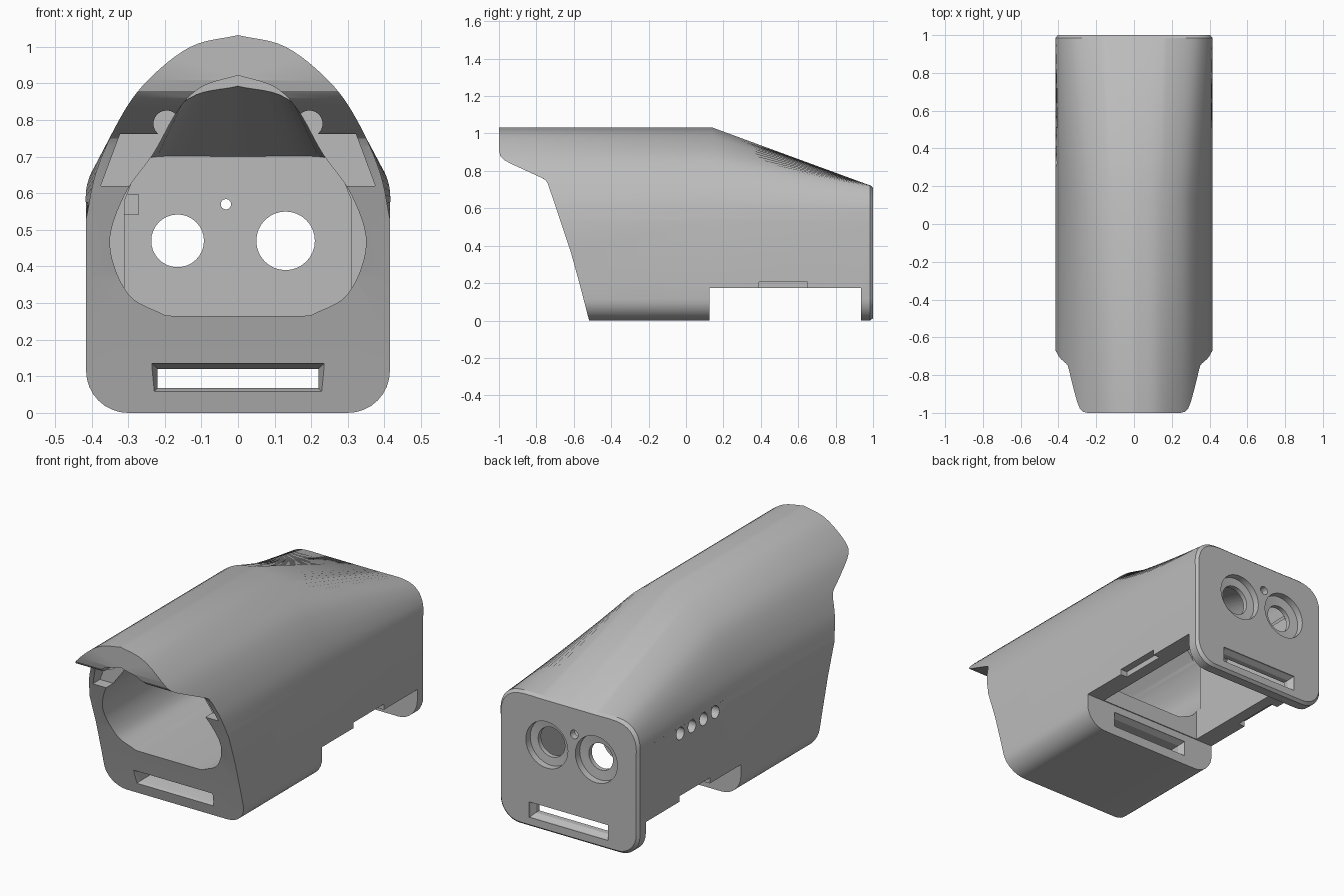
import bpy, math
from mathutils import Vector

cube = bpy.data.objects.get("Cube")
if cube:
    bpy.data.objects.remove(cube, do_unlink=True)

grey = bpy.data.materials.new("plain_grey")
grey.use_nodes = True
grey.diffuse_color = (0.5, 0.5, 0.5, 1)
grey.node_tree.nodes["Principled BSDF"].inputs["Base Color"].default_value = (0.5, 0.5, 0.5, 1)


def loft(name, rings):
    """Closed solid through rings of 3D points with equal counts."""
    n = len(rings[0])
    verts = [p for r in rings for p in r]
    faces = [list(range(n)), list(range(len(verts) - n, len(verts)))]
    for k in range(len(rings) - 1):
        a = k * n
        faces += [(a + i, a + (i + 1) % n, a + n + (i + 1) % n, a + n + i) for i in range(n)]
    mesh = bpy.data.meshes.new(name)
    mesh.from_pydata(verts, [], faces)
    obj = bpy.data.objects.new(name, mesh)
    bpy.context.collection.objects.link(obj)
    mesh.materials.append(grey)
    bpy.context.view_layer.objects.active = obj
    bpy.ops.object.mode_set(mode='EDIT')
    bpy.ops.mesh.select_all(action='SELECT')
    bpy.ops.mesh.normals_make_consistent(inside=False)
    bpy.ops.object.mode_set(mode='OBJECT')
    return obj


def along_y(name, sections):
    return loft(name, [[(x, y, z) for x, z in pts] for y, pts in sections])


def along_x(name, pts, x0, x1):
    return loft(name, [[(x, y, z) for y, z in pts] for x in (x0, x1)])


def spline(ctrl, steps=6):
    """Smooth curve through the control points."""
    p = [Vector(c) for c in ctrl]
    p = [2 * p[0] - p[1]] + p + [2 * p[-1] - p[-2]]
    out = []
    for a, b, c, d in zip(p, p[1:], p[2:], p[3:]):
        for s in range(steps):
            t = s / steps
            out.append(0.5 * (2 * b + (c - a) * t + (2 * a - 5 * b + 4 * c - d) * t * t
                              + (3 * b - a - 3 * c + d) * t ** 3))
    return [tuple(v) for v in out] + [tuple(ctrl[-1])]


def mirrored(half):
    """Half outline from bottom to the top centre, completed on the other side."""
    return half + [(-x, z) for x, z in reversed(half) if abs(x) > 1e-5]


def rect(w, z0, z1):
    return [(-w, z0), (w, z0), (w, z1), (-w, z1)]


def circle(cx, cz, r, n=32):
    return [(cx + r * math.cos(math.tau * i / n), cz + r * math.sin(math.tau * i / n)) for i in range(n)]


def cut(target, cutter, op='DIFFERENCE'):
    mod = target.modifiers.new(cutter.name, 'BOOLEAN')
    mod.object, mod.operation, mod.solver = cutter, op, 'EXACT'
    bpy.context.view_layer.objects.active = target
    bpy.ops.object.modifier_apply(modifier=mod.name)
    bpy.data.objects.remove(cutter, do_unlink=True)


# Outer shell: arched tunnel that tapers to a rounded rectangle at the back
corner = [(0.3 + 0.115 * math.sin(a), 0.115 - 0.115 * math.cos(a))
          for a in (math.pi / 2 * i / 8 for i in range(9))]
arch = corner + spline([(0.415, 0.53), (0.387, 0.66), (0.325, 0.80), (0.25, 0.905), (0.13, 1.0), (0, 1.032)])
rear = corner + spline([(0.415, 0.53), (0.413, 0.62), (0.38, 0.685), (0.305, 0.72), (0.15, 0.722), (0, 0.722)])
full, back = mirrored(arch), mirrored(rear)
lip = [(x * 0.97, 0.36 + (z - 0.36) * 0.965) for x, z in back]
body = along_y("housing", [(-1, full), (0.14, full), (0.985, back), (1, lip)])

# Raked front with overhanging visor
cut(body, along_x("front_rake", [(-1.2, 0.91), (-1, 0.91), (-0.993, 0.88), (-0.975, 0.86), (-0.94, 0.84),
    (-0.77, 0.762), (-0.75, 0.75), (-0.738, 0.73), (-0.617, 0.37), (-0.57, 0.2), (-0.518, 0),
    (-0.5, -0.1), (-1.2, -0.1)], -1, 1))

# Front tunnel
tunnel = mirrored([(0.18, 0.265)] + spline([(0.2, 0.267), (0.30, 0.325), (0.35, 0.46), (0.31, 0.595),
                                            (0.23, 0.71), (0.165, 0.825), (0.1, 0.89), (0, 0.922)]))
cut(body, along_y("tunnel", [(-1.1, tunnel), (0.16, tunnel)]))

# Rear chamber, open underneath, with a sloping ceiling
high = mirrored([(0.31, -0.1)] + spline([(0.31, 0.58), (0.24, 0.74), (0.13, 0.865), (0, 0.9)]))
low = mirrored([(0.31, -0.1)] + spline([(0.31, 0.58), (0.295, 0.67), (0.22, 0.70), (0, 0.70)]))
cut(body, along_y("chamber", [(0.13, high), (0.935, low)]))
cut(body, along_y("underside_opening", [(0.125, rect(1, -0.1, 0.175)), (0.935, rect(1, -0.1, 0.175))]))

# Slots through the front block and the back plate
wide, narrow = rect(0.235, 0.052, 0.135), rect(0.22, 0.068, 0.12)
cut(body, along_y("block_slot", [(-0.7, wide), (-0.55, wide), (-0.51, narrow), (0.09, narrow),
                                 (0.12, wide), (0.2, wide)]))
cut(body, along_y("plate_slot", [(0.9, narrow), (0.965, narrow), (0.99, wide), (1.1, wide)]))

# Stepped round windows and the small hole between them
for cx, cz, r, big in ((-0.165, 0.47, 0.072, 0.13), (0.13, 0.47, 0.08, 0.13), (-0.033, 0.57, 0.014, 0.024)):
    cut(body, along_y("window", [(0.85, circle(cx, cz, r)), (0.96, circle(cx, cz, r)),
                                 (0.965, circle(cx, cz, big * 0.95)), (1.1, circle(cx, cz, big))]))

for s in (-1, 1):
    # Flat pockets and round notches under the visor
    pocket = [(s * x, z) for x, z in ((0.375, 0.62), (0.322, 0.762), (0.12, 0.762), (0.12, 0.62))]
    cut(body, along_y("pocket", [(-1.1, pocket), (-0.64, pocket)]))
    notch = circle(s * 0.195, 0.79, 0.036)
    cut(body, along_y("notch", [(-1.1, notch), (-0.64, notch)]))
    # Shallow finger recess on the lower edge of each side
    edge = [(0.39, 0.1), (0.65, 0.1), (0.65, 0.205), (0.39, 0.205)]
    cut(body, along_x("recess", edge, s * 0.375, s * 0.5))

# Row of vent holes on one side
for i in range(4):
    cut(body, along_x("vent", circle(0.34 + 0.1 * i, 0.54, 0.033, 24), -0.5, -0.25))

bpy.ops.object.select_all(action='DESELECT')
body.select_set(True)
bpy.context.view_layer.objects.active = body
bpy.ops.object.shade_smooth_by_angle(angle=math.radians(25))

# Small tab inside the chamber
tab = [(-0.315, 0.54), (-0.272, 0.54), (-0.272, 0.598), (-0.315, 0.598)]
along_y("inner_tab", [(0.88, tab), (0.94, tab)])
